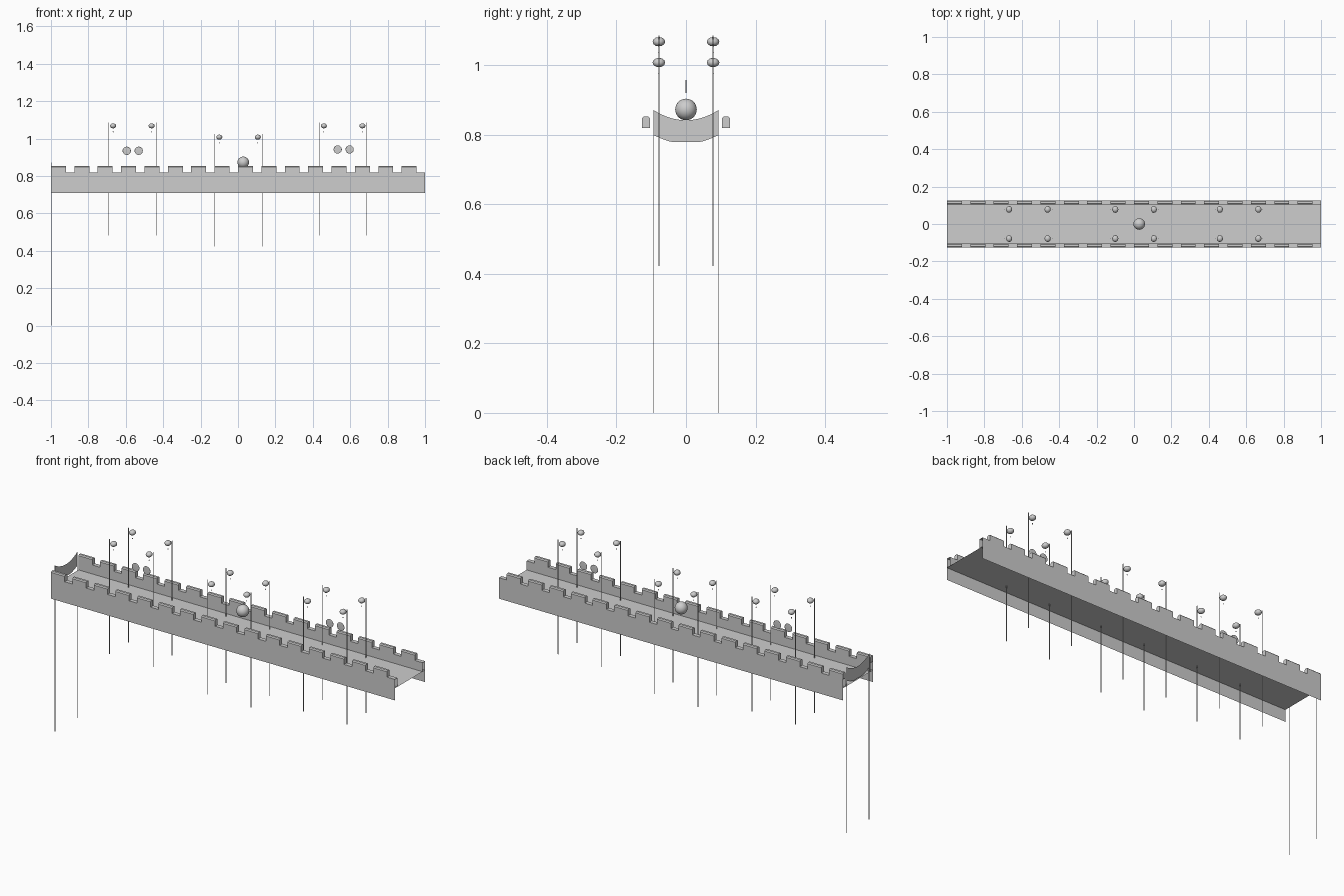
import bpy, bmesh, math
from mathutils import Matrix

if "Cube" in bpy.data.objects:
    bpy.data.objects.remove(bpy.data.objects["Cube"])

grey = bpy.data.materials.new("plain grey")
grey.diffuse_color = (0.61, 0.61, 0.61, 1)
grey.use_nodes = True
grey.node_tree.nodes["Principled BSDF"].inputs["Base Color"].default_value = grey.diffuse_color


def finish(name, bm, smooth=False):
    me = bpy.data.meshes.new(name)
    bm.to_mesh(me)
    bm.free()
    me.materials.append(grey)
    for p in me.polygons:
        p.use_smooth = smooth
    ob = bpy.data.objects.new(name, me)
    bpy.context.collection.objects.link(ob)
    return ob


def quad(bm, *pts):
    return bm.faces.new([bm.verts.new(p) for p in pts])


def rod(name, x, y, z0, z1, w):
    bm = bmesh.new()
    m = Matrix.Translation((x, y, (z0 + z1) / 2)) @ Matrix.Diagonal((w, w, z1 - z0, 1))
    bmesh.ops.create_cube(bm, size=1, matrix=m)
    return finish(name, bm)


def ball(name, loc, radii, segs=16, rings=10):
    bm = bmesh.new()
    m = Matrix.Translation(loc) @ Matrix.Diagonal((*radii, 1))
    bmesh.ops.create_uvsphere(bm, u_segments=segs, v_segments=rings, radius=1, matrix=m)
    return finish(name, bm, True)


Y_IN, Y_OUT = 0.104, 0.126
Z_LOW, Z_DECK, Z_WALL, Z_TOP = 0.71, 0.773, 0.82, 0.853

# Deck: a single sheet between the walls
bm = bmesh.new()
quad(bm, (-1, -Y_OUT, Z_DECK), (1, -Y_OUT, Z_DECK), (1, Y_OUT, Z_DECK), (-1, Y_OUT, Z_DECK))
finish("deck", bm)

# Crenellated side walls: open sheets with solid merlons on top
for side, label in ((-1, "front"), (1, "back")):
    a, b = side * Y_IN, side * Y_OUT
    bm = bmesh.new()
    quad(bm, (-1, b, Z_LOW), (1, b, Z_LOW), (1, b, Z_WALL), (-1, b, Z_WALL))
    quad(bm, (1, a, Z_DECK), (-1, a, Z_DECK), (-1, a, Z_WALL), (1, a, Z_WALL))
    quad(bm, (-1, b, Z_WALL), (1, b, Z_WALL), (1, a, Z_WALL), (-1, a, Z_WALL))
    if side > 0:
        bmesh.ops.reverse_faces(bm, faces=list(bm.faces))
    finish(label + "_wall", bm)

    bm = bmesh.new()
    for k in range(16):
        x = -1 + 0.125 * k + 0.04
        m = (Matrix.Translation((x, (a + b) / 2, (Z_WALL + Z_TOP) / 2))
             @ Matrix.Diagonal((0.08, Y_OUT - Y_IN, Z_TOP - Z_WALL, 1)))
        bmesh.ops.create_cube(bm, size=1, matrix=m)
    # chamfer the long top edges
    edges = [e for e in bm.edges
             if all(v.co.z > Z_TOP - 0.001 for v in e.verts)
             and abs(e.verts[0].co.x - e.verts[1].co.x) > 0.05]
    bmesh.ops.bevel(bm, geom=edges, offset=0.005, segments=1, affect='EDGES')
    finish(label + "_merlons", bm)

# Sagging end sheet hung between two legs
bm = bmesh.new()
N = 16
prev = None
for i in range(N + 1):
    t = -1 + 2 * i / N
    y = 0.093 * t
    top = 0.842 + 0.029 * t * t
    low = 0.779 + 0.02 * max(0, (abs(t) - 0.4) / 0.6) ** 1.3
    cur = (bm.verts.new((-1, y, low)), bm.verts.new((-1, y, top)))
    if prev:
        bm.faces.new((prev[0], cur[0], cur[1], prev[1]))
    prev = cur
finish("end_sheet", bm)
for s in (-1, 1):
    rod("end_leg", -0.999, s * 0.093, 0, 0.871, 0.002)

# Three groups of four poles, each with a small lamp and its drop
for cx, dz in ((-0.565, 0), (0.003, -0.06), (0.562, 0)):
    for sx in (-1, 1):
        for sy in (-1, 1):
            y = sy * 0.078
            rod("pole", cx + sx * 0.127, y, 0.483 + dz, 1.086 + dz, 0.003)
            lx = cx + sx * 0.103
            ball("lamp", (lx, y, 1.068 + dz), (0.0165, 0.018, 0.0135), 12, 6)
            ball("lamp_drop", (lx, y, 1.037 + dz), (0.002, 0.002, 0.004), 6, 4)

# Flat round plates on the centre line
for cx, z in ((-0.563, 0.935), (0.565, 0.942)):
    for s in (-1, 1):
        ball("round_plate", (cx + s * 0.032, 0, z), (0.022, 0.001, 0.022), 20, 12)

# Large ball in the middle of the deck
ball("centre_ball", (0.028, 0, 0.873), (0.031, 0.031, 0.031), 24, 16)
